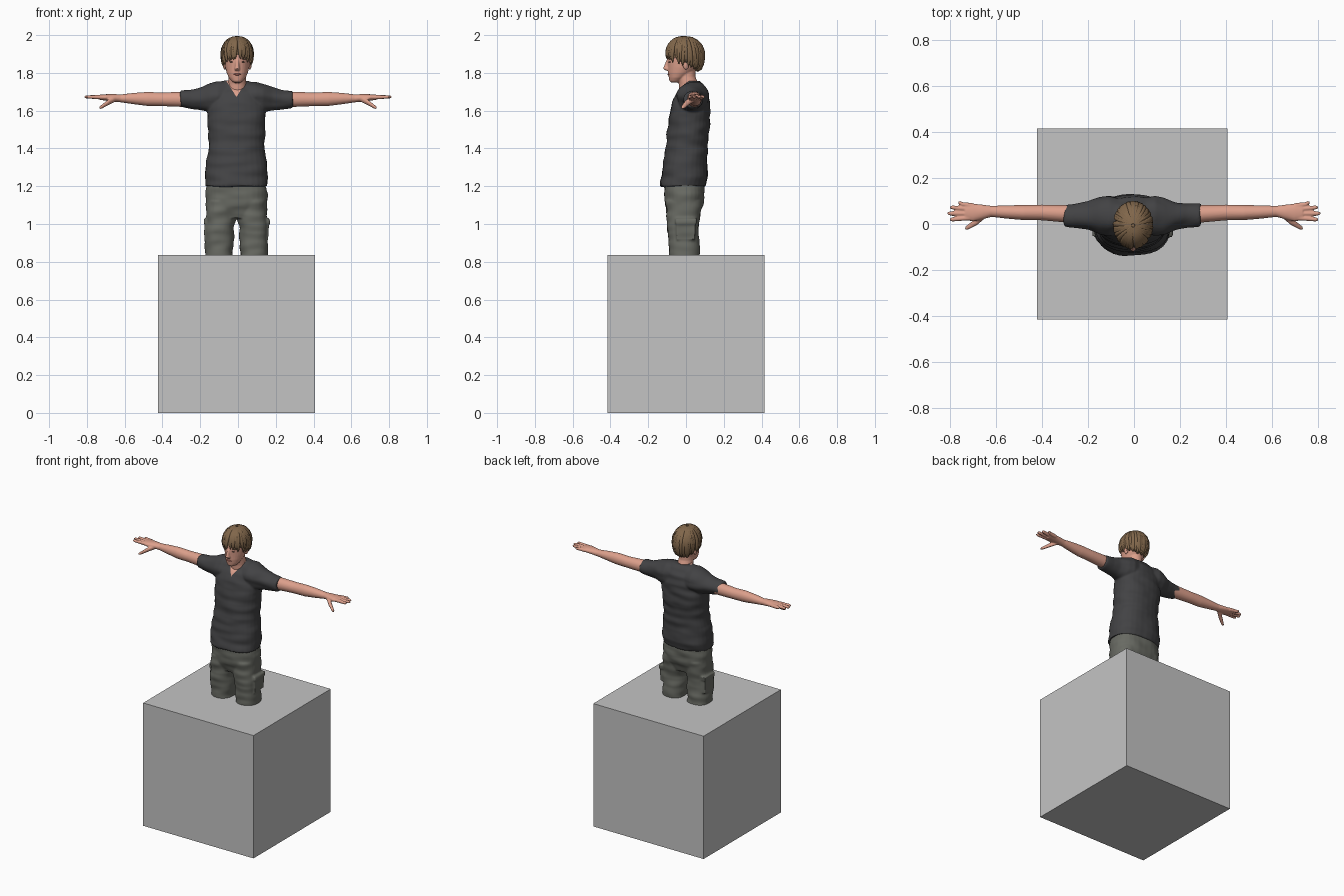
import bpy, bmesh, random
from math import sin, cos, pi, atan2, acos, copysign
from mathutils import Vector, Matrix, noise

random.seed(4)
if "Cube" in bpy.data.objects:
    bpy.data.objects.remove(bpy.data.objects["Cube"])

CX = -0.008  # centre line of torso and block


def material(name, rgb):
    m = bpy.data.materials.new(name)
    m.use_nodes = True
    m.diffuse_color = (*rgb, 1)
    m.node_tree.nodes["Principled BSDF"].inputs["Base Color"].default_value = (*rgb, 1)
    return m


SKIN = material("skin", (0.72, 0.35, 0.26))
SHIRT = material("charcoal shirt", (0.055, 0.055, 0.058))
PANTS = material("olive grey cloth", (0.14, 0.145, 0.125))
HAIR = material("brown hair", (0.22, 0.135, 0.07))
LIPS = material("lips", (0.45, 0.15, 0.12))
DARK = material("dark eyes", (0.06, 0.035, 0.025))
GREY = material("block grey", (0.55, 0.55, 0.55))


def add_object(name, bm, mat, smooth=True):
    bmesh.ops.recalc_face_normals(bm, faces=bm.faces)
    me = bpy.data.meshes.new(name)
    bm.to_mesh(me)
    bm.free()
    if smooth:
        me.shade_smooth()
    me.materials.append(mat)
    ob = bpy.data.objects.new(name, me)
    bpy.context.collection.objects.link(ob)
    return ob


def loft(bm, rings, axis="z", power=2.0, side=1, shift=0.0, n=28):
    """Rings are (position, centre u, centre v, radius u, radius v)."""
    loops = []
    for t, u, v, ru, rv in rings:
        loop = []
        for i in range(n):
            c, s = cos(2 * pi * i / n), sin(2 * pi * i / n)
            a = u + ru * copysign(abs(c) ** (2 / power), c)
            b = v + rv * copysign(abs(s) ** (2 / power), s)
            co = (a, b, t) if axis == "z" else (t, a, b)
            loop.append(bm.verts.new((side * co[0] + shift, co[1], co[2])))
        loops.append(loop)
    for lo, hi in zip(loops, loops[1:]):
        for i in range(n):
            j = (i + 1) % n
            bm.faces.new((lo[i], lo[j], hi[j], hi[i]))
    bm.faces.new(loops[0][::-1])
    bm.faces.new(loops[-1])


def fuse(name, bm, mat, voxel, iterations, folds=0.0):
    """Melt overlapping lofts into one skin and add soft cloth folds."""
    ob = add_object(name, bm, mat)
    remesh = ob.modifiers.new("fuse", "REMESH")
    remesh.mode = "VOXEL"
    remesh.voxel_size = voxel
    soft = ob.modifiers.new("soften", "SMOOTH")
    soft.iterations = iterations
    dg = bpy.context.evaluated_depsgraph_get()
    me = bpy.data.meshes.new_from_object(ob.evaluated_get(dg))
    ob.modifiers.clear()
    ob.data = me
    me.materials.clear()
    me.materials.append(mat)
    normals = [v.normal.copy() for v in me.vertices]
    for v, nrm in zip(me.vertices, normals):
        x, y, z = v.co
        v.co += nrm * folds * noise.noise(Vector((x * 9, y * 9, z * 22)))
    me.shade_smooth()
    return ob


def ellipsoid(name, centre, radii, mat, tilt=0.0):
    bm = bmesh.new()
    bmesh.ops.create_uvsphere(bm, u_segments=16, v_segments=10, radius=1)
    m = Matrix.Translation(centre) @ Matrix.Rotation(tilt, 4, "Y") @ Matrix.Diagonal((*radii, 1))
    bmesh.ops.transform(bm, matrix=m, verts=bm.verts)
    return add_object(name, bm, mat)


# Block
bm = bmesh.new()
bmesh.ops.create_cube(bm, size=1, matrix=Matrix.Translation((CX, 0, 0.4175)) @ Matrix.Diagonal((0.83, 0.83, 0.835, 1)))
add_object("block", bm, GREY, smooth=False)

# Trousers: hips, two legs and side pockets
bm = bmesh.new()
loft(bm, [(1.03, 0, -0.012, 0.152, 0.075), (1.09, 0, -0.01, 0.16, 0.098),
          (1.16, 0, -0.008, 0.162, 0.108), (1.25, 0, -0.01, 0.155, 0.1)], power=2.5, shift=CX)
for s in (1, -1):
    loft(bm, [(0.81, 0.093, -0.005, 0.074, 0.082), (0.9, 0.092, -0.012, 0.075, 0.08),
              (0.98, 0.09, -0.016, 0.077, 0.084), (1.04, 0.084, -0.014, 0.079, 0.088),
              (1.12, 0.078, -0.01, 0.08, 0.095)], power=2.3, side=s, shift=CX)
    pocket = Matrix.Translation((CX + s * 0.152, 0.0, 0.97)) @ Matrix.Diagonal((0.036, 0.1, 0.11, 1))
    bmesh.ops.create_cube(bm, size=1, matrix=pocket)
    flap = Matrix.Translation((CX + s * 0.152, 0.0, 1.015)) @ Matrix.Diagonal((0.046, 0.11, 0.03, 1))
    bmesh.ops.create_cube(bm, size=1, matrix=flap)
fuse("trousers", bm, PANTS, 0.006, 3, folds=0.008)

# Shirt: torso and short sleeves
bm = bmesh.new()
loft(bm, [(1.2, 0, -0.018, 0.167, 0.12), (1.25, 0, -0.007, 0.168, 0.123),
          (1.32, 0, -0.005, 0.16, 0.117), (1.42, 0, 0.005, 0.148, 0.11),
          (1.5, 0, 0.012, 0.15, 0.113), (1.58, 0, 0.021, 0.157, 0.108),
          (1.64, 0, 0.027, 0.15, 0.1), (1.7, 0, 0.036, 0.13, 0.081),
          (1.74, 0, 0.04, 0.1, 0.052), (1.76, 0, 0.04, 0.065, 0.034)], power=2.3, shift=CX)
for s in (1, -1):
    loft(bm, [(0.05, 0.038, 1.67, 0.075, 0.085), (0.1, 0.037, 1.673, 0.086, 0.083),
              (0.14, 0.035, 1.668, 0.08, 0.077), (0.19, 0.036, 1.665, 0.061, 0.062),
              (0.24, 0.037, 1.661, 0.052, 0.052), (0.296, 0.037, 1.66, 0.048, 0.044)],
         axis="x", side=s, shift=CX)
shirt = fuse("shirt", bm, SHIRT, 0.006, 4, folds=0.007)

# V neck opening, cut along two slanted planes
shirt.data.materials.append(SKIN)
bm = bmesh.new()
bm.from_mesh(shirt.data)
for s in (1, -1):
    bmesh.ops.bisect_plane(bm, geom=bm.verts[:] + bm.edges[:] + bm.faces[:],
                           plane_co=(CX, 0, 1.672), plane_no=(-1.6 * s, 0, 1))
for f in bm.faces:
    c = f.calc_center_median()
    if c.y < 0.03 and c.z > 1.672 + 1.6 * abs(c.x - CX):
        f.material_index = 1
bm.to_mesh(shirt.data)
bm.free()

# Arms with hands
for s, label in ((1, "left"), (-1, "right")):
    bm = bmesh.new()
    loft(bm, [(0.2, 0.042, 1.66, 0.042, 0.04), (0.3, 0.045, 1.66, 0.038, 0.04),
              (0.4, 0.05, 1.66, 0.034, 0.036), (0.48, 0.05, 1.662, 0.033, 0.037),
              (0.55, 0.052, 1.664, 0.029, 0.03), (0.62, 0.055, 1.665, 0.024, 0.021),
              (0.66, 0.052, 1.668, 0.032, 0.02), (0.7, 0.05, 1.67, 0.039, 0.017),
              (0.735, 0.052, 1.671, 0.035, 0.013)], axis="x", side=s)
    # Fingers: root y, tip x, tip y
    for root, tip_x, tip_y in ((0.08, 0.765, 0.092), (0.063, 0.8, 0.072), (0.045, 0.812, 0.046), (0.027, 0.802, 0.02)):
        loft(bm, [(0.7, root, 1.67, 0.011, 0.012), (0.75, (root + tip_y) / 2, 1.672, 0.01, 0.011),
                  (tip_x - 0.01, tip_y, 1.673, 0.009, 0.009), (tip_x, tip_y, 1.673, 0.005, 0.005)],
             axis="x", side=s, n=12)
    loft(bm, [(0.645, 0.045, 1.665, 0.018, 0.016), (0.685, 0.01, 1.645, 0.016, 0.015),
              (0.72, -0.012, 1.622, 0.012, 0.011), (0.735, -0.02, 1.614, 0.007, 0.006)],
         axis="x", side=s, n=12)
    fuse(label + "_arm", bm, SKIN, 0.004, 2)

# Head, neck and nose
bm = bmesh.new()
loft(bm, [(1.68, 0, 0.025, 0.06, 0.058), (1.74, 0, 0.014, 0.049, 0.052),
          (1.78, 0, 0.002, 0.045, 0.048), (1.84, 0, 0, 0.045, 0.05)], shift=CX / 2)
loft(bm, [(1.748, 0, -0.058, 0.018, 0.02), (1.757, 0, -0.055, 0.031, 0.033),
          (1.775, 0, -0.045, 0.045, 0.046), (1.8, 0, -0.03, 0.056, 0.065),
          (1.83, 0, -0.015, 0.064, 0.081), (1.86, 0, -0.01, 0.067, 0.088),
          (1.9, 0, -0.006, 0.07, 0.092), (1.94, 0, -0.005, 0.064, 0.086),
          (1.975, 0, -0.003, 0.045, 0.06)], shift=CX / 2)
loft(bm, [(1.812, 0, -0.096, 0.012, 0.01), (1.822, 0, -0.1, 0.015, 0.022),
          (1.835, 0, -0.099, 0.011, 0.018), (1.87, 0, -0.092, 0.009, 0.011)], shift=CX / 2, n=14)
fuse("head", bm, SKIN, 0.004, 2)

# Facial features
ellipsoid("lips", (CX / 2, -0.091, 1.792), (0.019, 0.006, 0.0055), LIPS)
for s, label in ((1, "left"), (-1, "right")):
    ellipsoid(label + "_eye", (CX / 2 + s * 0.028, -0.086, 1.858), (0.011, 0.006, 0.004), DARK)
    ellipsoid(label + "_brow", (CX / 2 + s * 0.029, -0.087, 1.875), (0.016, 0.006, 0.003), HAIR, tilt=s * 0.1)
    ellipsoid(label + "_ear", (CX / 2 + s * 0.066, 0.0, 1.845), (0.01, 0.017, 0.027), SKIN)


# Hair: a cap that is long at the back and short over the face
def hair_end(a):
    return 2.15 + 0.5 * sin(a)


def hair_point(a, p):
    r = sin(p) if p < pi / 2 else max(sin(p), 0) ** 0.35
    return Vector((CX / 2 + 0.078 * r * cos(a), -0.006 + 0.096 * r * sin(a), 1.895 + 0.094 * cos(p)))


bm = bmesh.new()
bmesh.ops.create_uvsphere(bm, u_segments=40, v_segments=24, radius=1)
drop = []
for v in bm.verts:
    a, p = atan2(v.co.y, v.co.x), acos(max(-1, min(1, v.co.z)))
    v.co = hair_point(a, p)
    if p > hair_end(a) - 0.05:
        drop.append(v)
bmesh.ops.delete(bm, geom=drop, context="VERTS")
add_object("hair_cap", bm, HAIR)

# Hair locks sweeping down from the crown
locks = bpy.data.curves.new("hair_locks", "CURVE")
locks.dimensions = "3D"
locks.bevel_depth = 0.012
locks.bevel_resolution = 2
locks.use_fill_caps = True
COUNT, STEPS = 80, 9
for k in range(COUNT):
    a0 = 2 * pi * k / COUNT + random.uniform(-0.05, 0.05)
    end = hair_end(a0) + random.uniform(-0.15, 0.18)
    sweep = random.uniform(-0.1, 0.3)
    spline = locks.splines.new("POLY")
    spline.points.add(STEPS - 1)
    for i, pt in enumerate(spline.points):
        t = i / (STEPS - 1)
        pt.co = (*hair_point(a0 + sweep * t, 0.08 + (end - 0.08) * t), 1)
        pt.radius = (0.5 + 0.5 * sin(pi * t)) * (1 if t < 0.9 else 0.4)
    spline.use_smooth = True
locks.materials.append(HAIR)
bpy.context.collection.objects.link(bpy.data.objects.new("hair_locks", locks))
